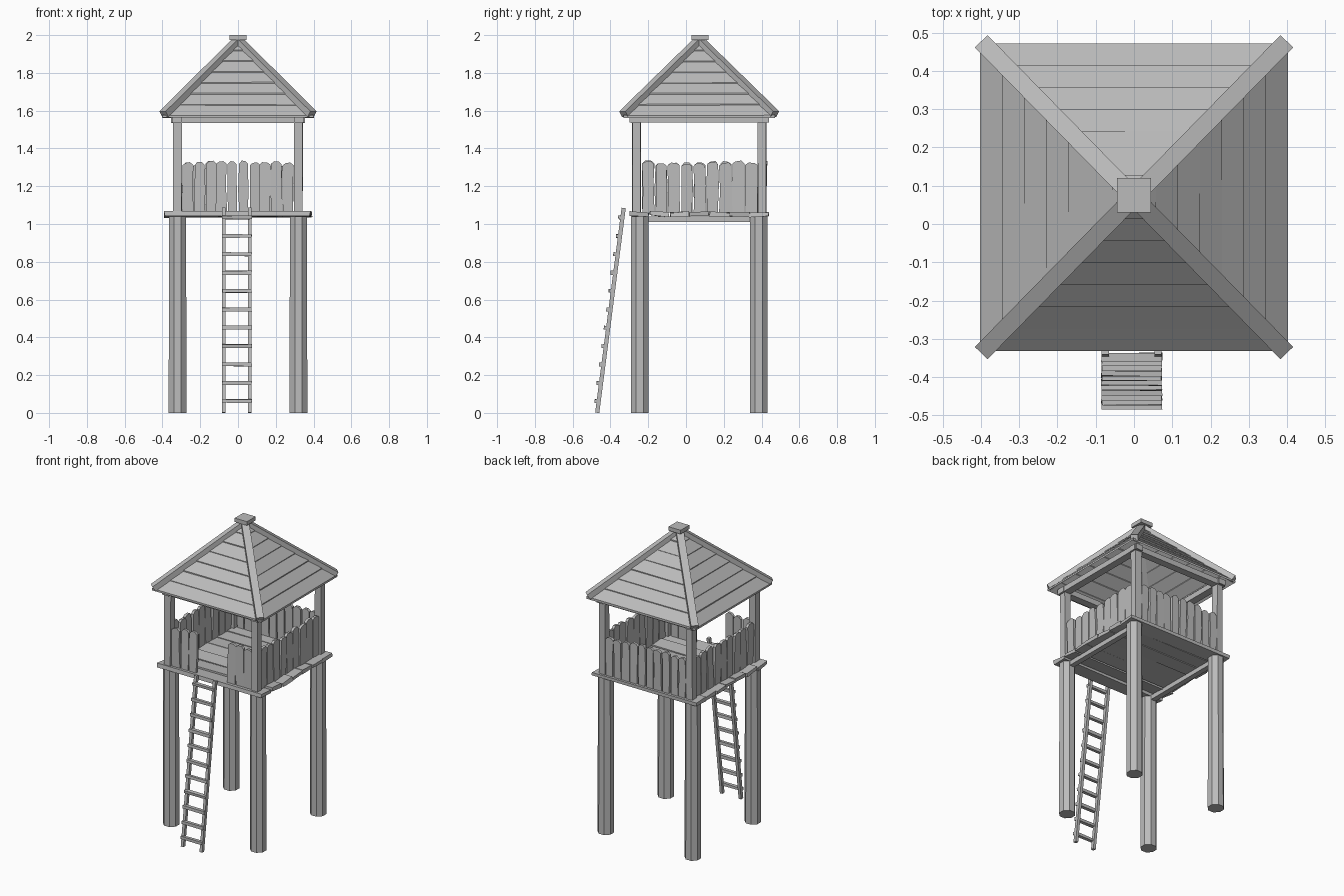
import bpy, bmesh, math, random
from mathutils import Vector, Matrix

random.seed(4)
cube = bpy.data.objects.get("Cube")
if cube:
    bpy.data.objects.remove(cube, do_unlink=True)

CY = 0.07            # tower centre in y
wood = bpy.data.materials.new("weathered_grey_wood")
wood.use_nodes = True
GREY = (0.5, 0.5, 0.5, 1)
wood.diffuse_color = GREY
wood.node_tree.nodes["Principled BSDF"].inputs["Base Color"].default_value = GREY


def finish(name, bm):
    bmesh.ops.recalc_face_normals(bm, faces=bm.faces)
    mesh = bpy.data.meshes.new(name)
    bm.to_mesh(mesh)
    bm.free()
    mesh.materials.append(wood)
    obj = bpy.data.objects.new(name, mesh)
    bpy.context.collection.objects.link(obj)
    return obj


def add_box(bm, centre, size, rot=None, wobble=0.0):
    m = Matrix.Translation(centre) @ (rot or Matrix()) @ Matrix.Diagonal((*size, 1))
    verts = bmesh.ops.create_cube(bm, size=1, matrix=m)["verts"]
    for v in verts:
        v.co += Vector([random.uniform(-wobble, wobble) for _ in range(3)])


def add_beam(bm, a, b, width, height):
    a, b = Vector(a), Vector(b)
    d = b - a
    side = Vector((0, 0, 1)).cross(d).normalized()
    if side.length < 0.5:
        side = Vector((0, 1, 0))
    up = d.normalized().cross(side)
    rot = Matrix((d.normalized(), side, up)).transposed().to_4x4()
    add_box(bm, (a + b) / 2, (d.length, width, height), rot)


def add_board(bm, along, centre, width, height, depth=0.018):
    """Upright board with a worn, chipped top; along is its width direction."""
    out = Vector((along.y, -along.x, 0))
    w, h = width / 2, height + random.uniform(-0.012, 0.004)
    j = lambda s: random.uniform(-s, s)
    outline = [(-w + j(.004), 0), (w + j(.004), 0), (w + j(.004), h * .55),
               (w + j(.003), h - .014), (w - .016, h + j(.003)),
               (-w + .016, h + j(.003)), (-w + j(.003), h - .014), (-w + j(.004), h * .45)]
    lean = j(0.008)
    rings = []
    for s in (-.5, .5):
        rings.append([bm.verts.new(centre + along * x + Vector((0, 0, z))
                                   + out * (s * depth + lean * z / h)) for x, z in outline])
    bm.faces.new(rings[0])
    bm.faces.new(rings[1])
    for i in range(len(outline)):
        k = (i + 1) % len(outline)
        bm.faces.new((rings[0][i], rings[0][k], rings[1][k], rings[1][i]))


CORNERS = [(sx, sy) for sx in (-1, 1) for sy in (-1, 1)]

# Legs and upper posts
legs, posts = bmesh.new(), bmesh.new()
for sx, sy in CORNERS:
    m = Matrix.Translation((sx * 0.32, CY + sy * 0.315, 0.52)) @ Matrix.Rotation(math.pi / 8, 4, 'Z')
    bmesh.ops.create_cone(legs, cap_ends=True, segments=8, radius1=0.051,
                          radius2=0.049, depth=1.04, matrix=m)
    add_box(posts, (sx * 0.32, CY + sy * 0.332, 1.30), (0.045, 0.045, 0.50), wobble=0.002)
finish("legs", legs)
finish("upper_posts", posts)

# Floor planks with uneven ends, and bearers beneath them
floor = bmesh.new()
N, W = 7, 0.74 / 7
for i in range(N):
    y = CY - 0.37 + W * (i + 0.5)
    tilt = Matrix.Rotation(random.uniform(-0.09, 0.09), 4, 'X')
    shift = random.uniform(-0.006, 0.006)
    add_box(floor, (shift, y, 1.052), (0.77, W - 0.004, 0.024), tilt, 0.004)
finish("floor_planks", floor)
bearers = bmesh.new()
for s in (-1, 1):
    add_box(bearers, (s * 0.32, CY, 1.025), (0.035, 0.62, 0.03))
finish("floor_bearers", bearers)

# Railing boards on four sides, with an entrance at the front
rail = bmesh.new()


def board_run(start, end, count):
    start, end = Vector(start), Vector(end)
    d = end - start
    step = d.length / count
    along = d.normalized()
    for i in range(count):
        add_board(rail, along, start + along * step * (i + 0.5),
                  step - random.uniform(0.003, 0.010), 0.27)


Z = 1.06
for s in (-1, 1):
    board_run((s * 0.322, CY - 0.305, Z), (s * 0.322, CY + 0.31, Z), 9)
    board_run((s * 0.11, CY - 0.335, Z), (s * 0.297, CY - 0.335, Z), 3)
board_run((-0.297, CY + 0.345, Z), (0.297, CY + 0.345, Z), 10)
finish("railing_boards", rail)

# Top frame carrying the roof
frame = bmesh.new()
for s in (-1, 1):
    add_box(frame, (0, CY + s * 0.335, 1.553), (0.71, 0.05, 0.036))
    add_box(frame, (s * 0.325, CY, 1.555), (0.05, 0.74, 0.036))
finish("top_frame", frame)

# Roof: overlapping plank courses on each of four slopes
roof = bmesh.new()
APEX, RUN, DROP, ROWS = 1.975, 0.402, 0.405, 7
for q in range(4):
    turn = Matrix.Translation((0, CY, 0)) @ Matrix.Rotation(q * math.pi / 2, 4, 'Z')
    for i in range(ROWS):
        r0, r1 = RUN * i / ROWS, RUN * (i + 1) / ROWS
        lift = random.uniform(0.003, 0.007)
        vs = []
        for drop in (0, 0.014):
            for r, up in ((r0, 0), (r1, lift)):
                for s in (-1, 1):
                    z = APEX - DROP * r / RUN + up - drop + random.uniform(-.0015, .0015)
                    half = max(r, 0.004) - 0.001
                    vs.append(roof.verts.new(turn @ Vector((s * half, -r, z))))
        for f in ((0, 1, 3, 2), (4, 5, 7, 6), (0, 1, 5, 4), (2, 3, 7, 6), (0, 2, 6, 4), (1, 3, 7, 5)):
            roof.faces.new([vs[k] for k in f])
finish("roof_planks", roof)

hips = bmesh.new()
for sx, sy in CORNERS:
    add_beam(hips, (0, CY, 1.972), (sx * 0.392, CY + sy * 0.40, 1.582), 0.046, 0.036)
finish("roof_hip_beams", hips)
cap = bmesh.new()
add_box(cap, (0, CY + 0.005, 1.987), (0.09, 0.09, 0.026))
finish("roof_cap", cap)

# Ladder leaning on the front edge
ladder = bmesh.new()
foot, head = Vector((0, -0.470, 0.0)), Vector((0, -0.330, 1.085))
for x in (-0.075, 0.063):
    off = Vector((x, 0, 0))
    add_beam(ladder, foot + off, head + off, 0.019, 0.022)
for i in range(11):
    z = 0.062 + i * 0.0972
    p = foot.lerp(head, z / head.z)
    add_box(ladder, (-0.006, p.y - 0.012, z), (0.157, 0.022, 0.019), wobble=0.002)
ladder_obj = finish("ladder", ladder)
low = min(v.co.z for v in ladder_obj.data.vertices)
for v in ladder_obj.data.vertices:
    v.co.z = max(v.co.z, 0.0)
